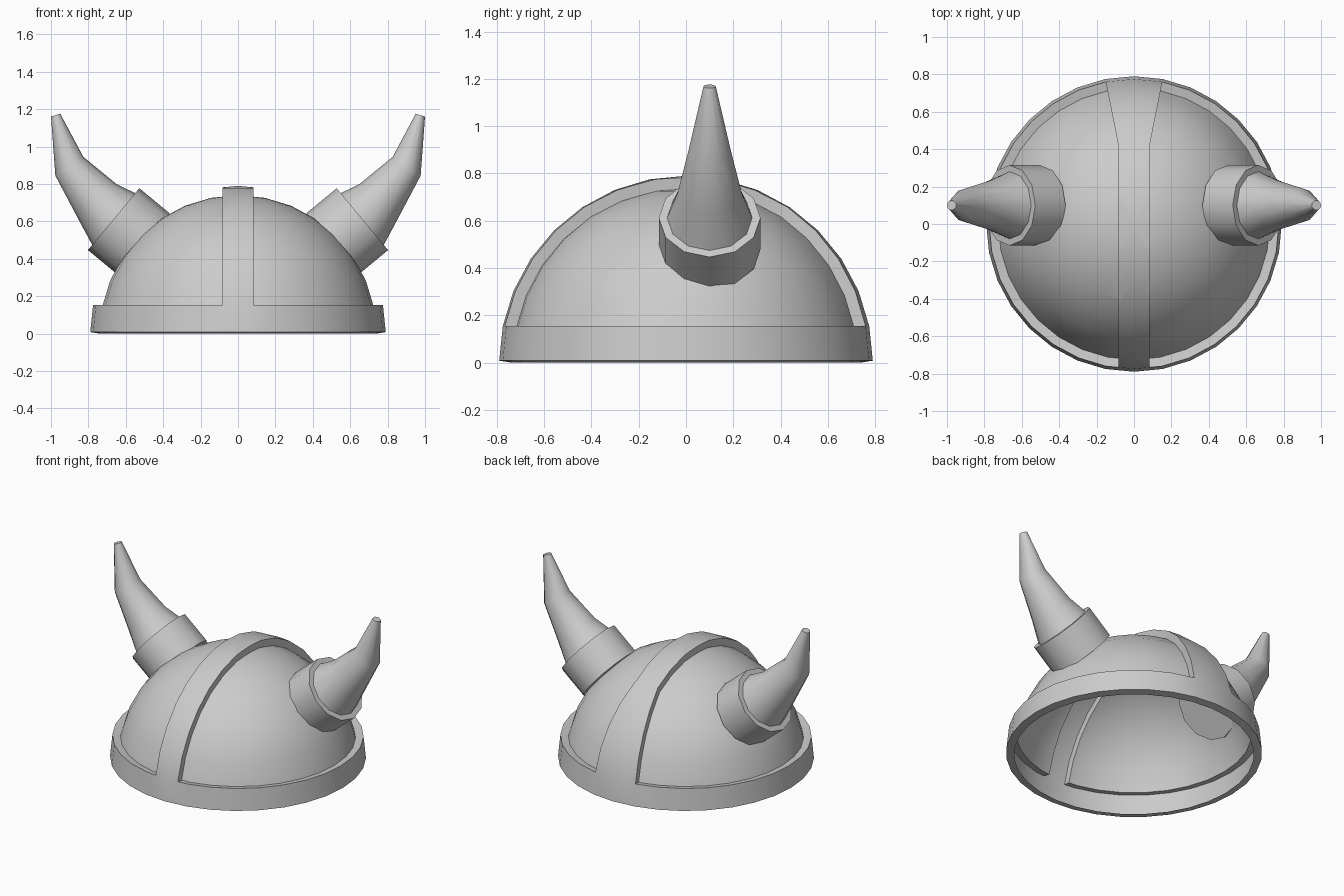
import bpy, bmesh
from math import sin, cos, tan, radians, pi
from mathutils import Vector

cube = bpy.data.objects.get("Cube")
if cube:
    bpy.data.objects.remove(cube, do_unlink=True)

metal = bpy.data.materials.new("plain_grey")
metal.use_nodes = True
GREY = (0.6, 0.6, 0.6, 1)
metal.diffuse_color = GREY
metal.node_tree.nodes["Principled BSDF"].inputs["Base Color"].default_value = GREY


def finish(bm, name):
    """Turn a bmesh into a named, smooth shaded object."""
    mesh = bpy.data.meshes.new(name)
    bm.to_mesh(mesh)
    bm.free()
    mesh.materials.append(metal)
    obj = bpy.data.objects.new(name, mesh)
    bpy.context.collection.objects.link(obj)
    bpy.ops.object.select_all(action='DESELECT')
    obj.select_set(True)
    bpy.context.view_layer.objects.active = obj
    bpy.ops.object.shade_smooth_by_angle(angle=radians(40))
    return obj


def loft(name, rings, side, sides=12, y=0.1):
    """Join rings of (x, z, axis angle, radius) into a capped tube."""
    bm = bmesh.new()
    loops = []
    for x, z, angle, radius in rings:
        a = radians(angle)
        across = Vector((-sin(a), 0, cos(a)))
        loop = []
        for i in range(sides):
            t = 2 * pi * i / sides
            p = Vector((x, y, z)) + radius * (cos(t) * across + sin(t) * Vector((0, 1, 0)))
            p.x *= side
            loop.append(bm.verts.new(p))
        loops.append(loop)
    for low, high in zip(loops, loops[1:]):
        for i in range(sides):
            j = (i + 1) % sides
            bm.faces.new((low[i], low[j], high[j], high[i]))
    bm.faces.new(loops[0])
    bm.faces.new(loops[-1])
    bmesh.ops.recalc_face_normals(bm, faces=bm.faces)
    return finish(bm, name)


# Dome: open half sphere with the rim band and crest strip pushed outwards
INNER, OUTER, STRIP = 0.74, 0.79, 0.078
wedge = tan(pi / 16)
bm = bmesh.new()
bmesh.ops.create_uvsphere(bm, u_segments=32, v_segments=16, radius=INNER)
bmesh.ops.delete(bm, geom=[v for v in bm.verts if v.co.z < -0.01], context='VERTS')
for x in (-STRIP, STRIP):
    bmesh.ops.bisect_plane(bm, geom=bm.verts[:] + bm.edges[:] + bm.faces[:],
                           plane_co=(x, 0, 0), plane_no=(1, 0, 0))


def is_raised(face):
    c = face.calc_center_median()
    on_strip = abs(c.x) < STRIP or (c.y > 0 and abs(c.x) < c.y * wedge)
    return on_strip or c.z < INNER * sin(pi / 16)


raised = [f for f in bm.faces if is_raised(f)]
out = bmesh.ops.extrude_face_region(bm, geom=raised)
bmesh.ops.delete(bm, geom=[f for f in raised if f.is_valid], context='FACES')
for v in out["geom"]:
    if isinstance(v, bmesh.types.BMVert):
        v.co *= OUTER / INNER
        if v.co.z < 0.01:
            v.co.z = 0.008
bmesh.ops.recalc_face_normals(bm, faces=bm.faces)
top = max(bm.faces, key=lambda f: f.calc_center_median().z)
if top.normal.z < 0:
    bmesh.ops.reverse_faces(bm, faces=bm.faces)
finish(bm, "helmet_dome")

# Horns and the collars that hold them
COLLAR = [(0.503, 0.478, 39.7, 0.215), (0.665, 0.612, 39.7, 0.215)]
HORN = [(0.66, 0.608, 39.7, 0.182), (0.755, 0.712, 50, 0.137),
        (0.902, 0.895, 56, 0.09), (0.975, 1.168, 73, 0.026)]
for label, side in (("left", 1), ("right", -1)):
    loft(label + "_horn_collar", COLLAR, side)
    loft(label + "_horn", HORN, side)
